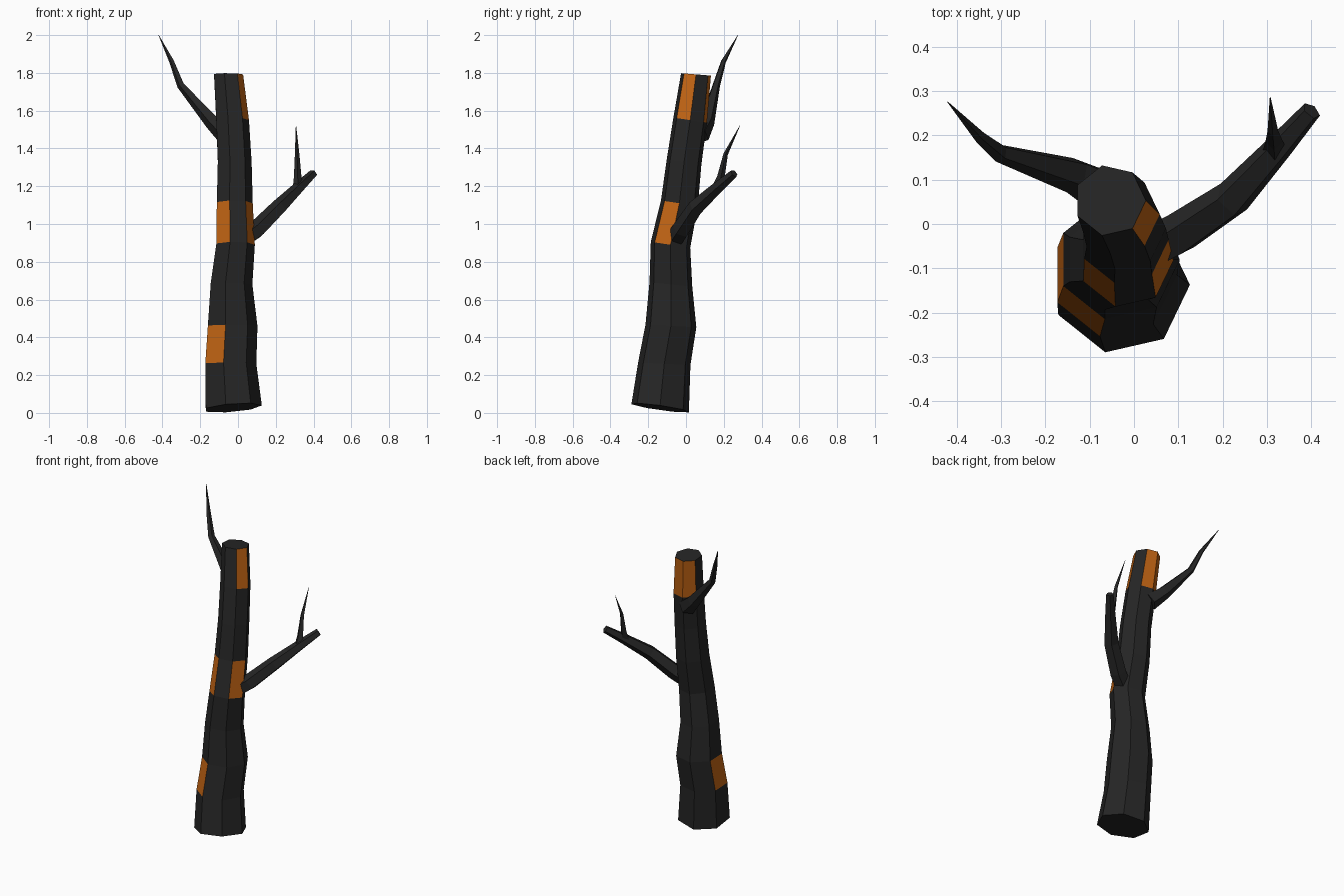
import bpy, bmesh, math
from mathutils import Vector

cube = bpy.data.objects.get("Cube")
if cube:
    bpy.data.objects.remove(cube, do_unlink=True)


def make_material(name, color):
    mat = bpy.data.materials.new(name)
    mat.use_nodes = True
    mat.diffuse_color = (*color, 1)
    bsdf = mat.node_tree.nodes["Principled BSDF"]
    bsdf.inputs["Base Color"].default_value = (*color, 1)
    bsdf.inputs["Roughness"].default_value = 0.9
    return mat


bark = make_material("charred_bark", (0.019, 0.019, 0.019))
ember = make_material("ember_orange", (0.55, 0.13, 0.007))


def skin_rings(name, rings, glowing=()):
    """Join rings of points into a closed, flat shaded tube.
    glowing holds (segment, side) pairs that get the orange material."""
    bm = bmesh.new()
    loops = [[bm.verts.new(p) for p in ring] for ring in rings]
    sides = len(loops[0])
    for s, (low, high) in enumerate(zip(loops, loops[1:])):
        for i in range(sides):
            j = (i + 1) % sides
            face = bm.faces.new((low[i], low[j], high[j], high[i]))
            face.material_index = int((s, i) in glowing)
    bm.faces.new(loops[0][::-1])
    bm.faces.new(loops[-1])
    bmesh.ops.recalc_face_normals(bm, faces=bm.faces)
    mesh = bpy.data.meshes.new(name)
    bm.to_mesh(mesh)
    bm.free()
    mesh.materials.append(bark)
    mesh.materials.append(ember)
    obj = bpy.data.objects.new(name, mesh)
    bpy.context.collection.objects.link(obj)
    return obj


def trunk_ring(x, y, z, r, tilt_x, tilt_y, sides=7):
    ring = []
    for i in range(sides):
        a = math.tau * i / sides
        dx, dy = r * math.cos(a), r * math.sin(a)
        ring.append((x + dx, y + dy, z + tilt_x * dx + tilt_y * dy))
    return ring


def branch(name, path, sides=5):
    """Tapering tube along a path of (x, y, z, radius)."""
    pts = [Vector(p[:3]) for p in path]
    rings = []
    for k, p in enumerate(pts):
        tangent = (pts[min(k + 1, len(pts) - 1)] - pts[max(k - 1, 0)]).normalized()
        u = tangent.cross(Vector((0, 1, 0))).normalized()
        v = tangent.cross(u)
        rings.append([p + path[k][3] * (u * math.cos(a) + v * math.sin(a))
                      for a in (math.tau * i / sides for i in range(sides))])
    return skin_rings(name, rings)


# Trunk: crooked seven-sided column, with glowing bark plates on some faces
trunk = [
    (-0.03, -0.137, 0.027, 0.156, 0.08, -0.14),
    (-0.045, -0.115, 0.26, 0.142, 0, -0.05),
    (-0.035, -0.08, 0.46, 0.138, 0, -0.05),
    (-0.04, -0.08, 0.68, 0.116, 0, -0.1),
    (-0.018, -0.082, 0.89, 0.107, 0, -0.15),
    (-0.022, -0.035, 1.11, 0.1, 0, -0.15),
    (-0.022, -0.01, 1.33, 0.094, 0, -0.15),
    (-0.033, 0.022, 1.55, 0.091, 0, -0.15),
    (-0.054, 0.053, 1.792, 0.081, 0, -0.08),
]
plates = {(1, 3), (1, 4), (4, 4), (4, 6), (7, 1), (7, 2), (7, 6)}
skin_rings("trunk", [trunk_ring(*ring) for ring in trunk], plates)

# Large left branch with its cut end, and the twig growing from it
branch("left_branch", [
    (0.03, -0.06, 0.92, 0.05), (0.1, -0.025, 0.97, 0.05),
    (0.22, 0.055, 1.09, 0.044), (0.325, 0.17, 1.195, 0.032),
    (0.4, 0.255, 1.268, 0.023)])
branch("left_twig", [
    (0.318, 0.165, 1.19, 0.028), (0.316, 0.185, 1.25, 0.02),
    (0.313, 0.21, 1.37, 0.012), (0.307, 0.285, 1.52, 0.001)], sides=4)

# Small right branch, bent upward to a sharp tip
branch("right_branch", [
    (-0.06, 0.07, 1.47, 0.055), (-0.135, 0.11, 1.54, 0.042),
    (-0.303, 0.16, 1.735, 0.021), (-0.35, 0.198, 1.86, 0.014),
    (-0.42, 0.275, 2.0, 0.001)])
